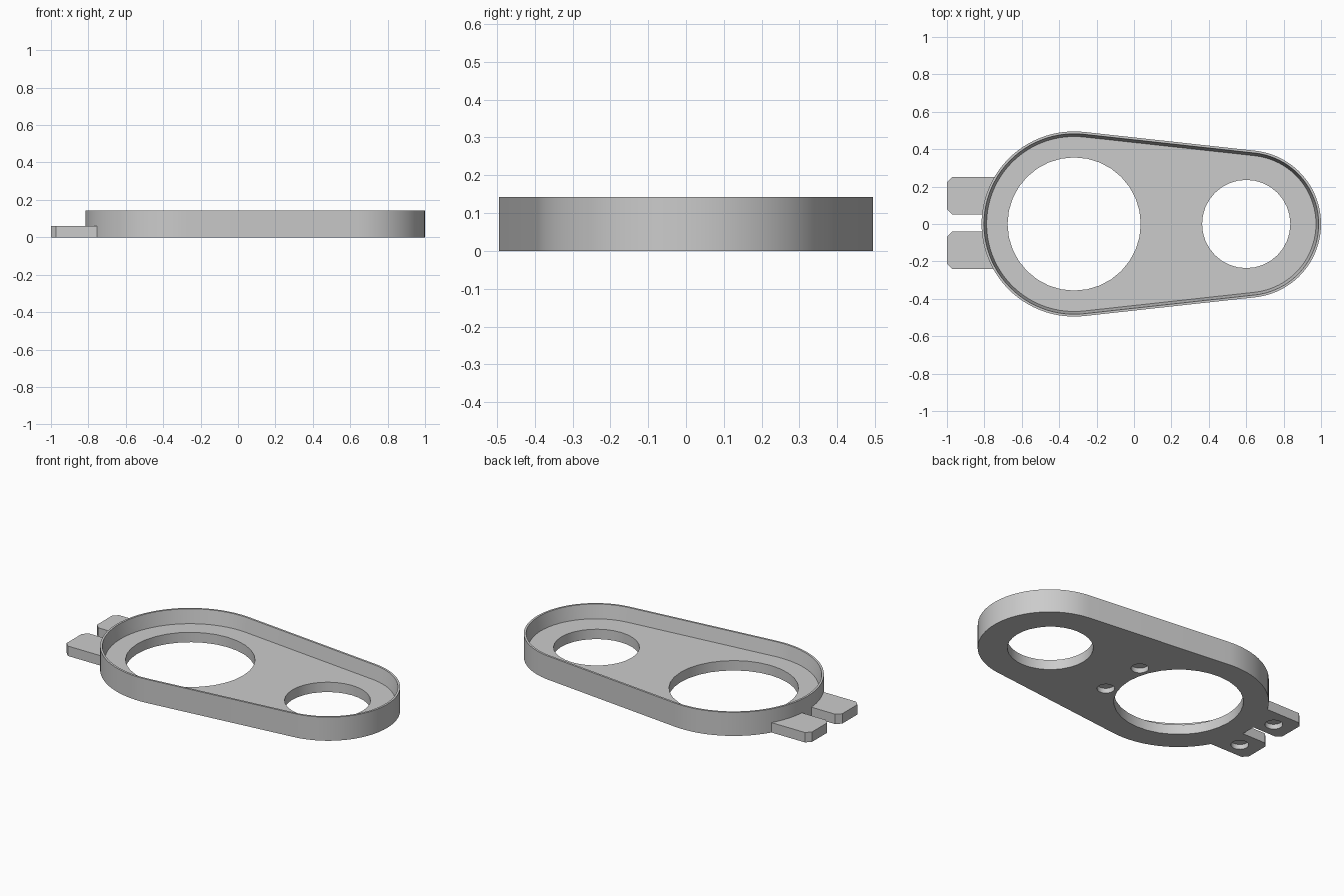
import bpy, bmesh, math

cube = bpy.data.objects.get("Cube")
if cube:
    bpy.data.objects.remove(cube, do_unlink=True)

BIG_X, BIG_R = -0.32, 0.495
SMALL_X, SMALL_R = 0.606, 0.394
HEIGHT, FLOOR = 0.143, 0.06

grey = bpy.data.materials.new("light grey")
grey.use_nodes = True
grey.diffuse_color = (0.6, 0.6, 0.6, 1)
grey.node_tree.nodes["Principled BSDF"].inputs["Base Color"].default_value = grey.diffuse_color


def arc(cx, r, start, end, steps):
    angles = [start + (end - start) * i / steps for i in range(steps + 1)]
    return [(cx + r * math.cos(a), r * math.sin(a)) for a in angles]


def outline(inset):
    """Two circles of different size joined by their tangent lines."""
    t = math.acos((BIG_R - SMALL_R) / (SMALL_X - BIG_X))
    return (arc(SMALL_X, SMALL_R - inset, -t, t, 40)
            + arc(BIG_X, BIG_R - inset, t, 2 * math.pi - t, 48))


def circle(cx, cy, r, n):
    return [(x, y + cy) for x, y in arc(cx, r, 0, 2 * math.pi, n)[:-1]]


def loft(name, lower, upper, z0, z1):
    """Closed solid between two matching outlines."""
    bm = bmesh.new()
    a = [bm.verts.new((x, y, z0)) for x, y in lower]
    b = [bm.verts.new((x, y, z1)) for x, y in upper]
    bm.faces.new(a[::-1])
    bm.faces.new(b)
    for i in range(len(a)):
        j = (i + 1) % len(a)
        bm.faces.new((a[i], a[j], b[j], b[i]))
    bmesh.ops.recalc_face_normals(bm, faces=bm.faces)
    mesh = bpy.data.meshes.new(name)
    bm.to_mesh(mesh)
    bm.free()
    mesh.materials.append(grey)
    ob = bpy.data.objects.new(name, mesh)
    bpy.context.collection.objects.link(ob)
    return ob


def combine(target, tool, operation):
    mod = target.modifiers.new(tool.name, "BOOLEAN")
    mod.object, mod.operation, mod.solver = tool, operation, "EXACT"
    bpy.context.view_layer.objects.active = target
    bpy.ops.object.modifier_apply(modifier=mod.name)
    bpy.data.objects.remove(tool, do_unlink=True)


# Solid tray body
tray = loft("tray", outline(0), outline(0), 0, HEIGHT)

# Mounting tabs with chamfered ends
c = 0.028
for cy in (0.15, -0.14):
    lo, hi = cy - 0.1, cy + 0.1
    shape = [(-1 + c, lo), (-0.7, lo), (-0.7, hi), (-1 + c, hi), (-1, hi - c), (-1, lo + c)]
    combine(tray, loft("tab", shape, shape, 0, FLOOR), "UNION")

# Tapered pocket, leaving a thin rim
combine(tray, loft("pocket", outline(0.027), outline(0.009), FLOOR, HEIGHT + 0.02), "DIFFERENCE")

# Two large through holes
for cx, r in ((BIG_X, 0.356), (0.6, 0.236)):
    ring = circle(cx, 0, r, 32)
    combine(tray, loft("opening", ring, ring, -0.1, 0.3), "DIFFERENCE")

# Four blind sockets in the underside
for cx in (-0.88, 0.08):
    for cy in (0.145, -0.145):
        ring = circle(cx, cy, 0.049, 24)
        combine(tray, loft("socket", ring, ring, -0.1, 0.03), "DIFFERENCE")

# Smooth curved walls, sharp edges
bpy.ops.object.select_all(action="DESELECT")
tray.select_set(True)
bpy.context.view_layer.objects.active = tray
bpy.ops.object.shade_smooth_by_angle(angle=math.radians(30))
